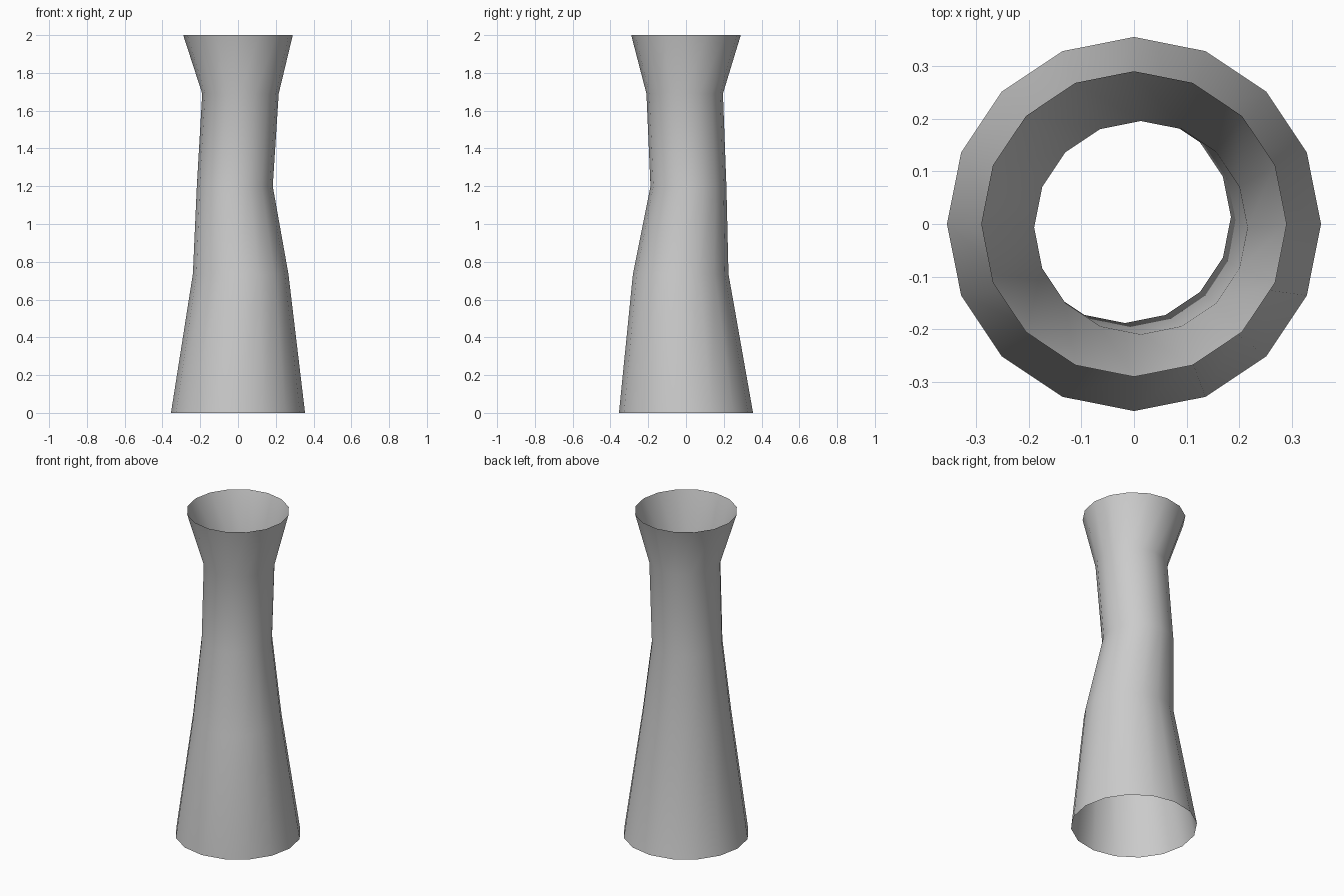
import bpy, bmesh
from math import sin, cos, tau

cube = bpy.data.objects.get("Cube")
if cube:
    bpy.data.objects.remove(cube, do_unlink=True)

SIDES = 16
# Rings up the tube: centre x, centre y, height, radius
RINGS = [
    (0, 0, 0, 0.355),
    (0.014, -0.028, 0.735, 0.253),
    (-0.017, 0.013, 1.2, 0.201),
    (0.013, -0.007, 1.69, 0.2025),
    (0, 0, 2, 0.29),
]

# One flat colour for the whole shell
grey = bpy.data.materials.new("light grey")
grey.use_nodes = True
colour = (0.6, 0.6, 0.6, 1)
grey.diffuse_color = colour
grey.node_tree.nodes["Principled BSDF"].inputs["Base Color"].default_value = colour

# Open, slightly crooked flared tube
bm = bmesh.new()
loops = [[bm.verts.new((x + r * cos(tau * i / SIDES), y + r * sin(tau * i / SIDES), z))
          for i in range(SIDES)] for x, y, z, r in RINGS]
for low, high in zip(loops, loops[1:]):
    for i in range(SIDES):
        j = (i + 1) % SIDES
        bm.faces.new((low[i], low[j], high[j], high[i]))
mesh = bpy.data.meshes.new("flared_tube")
bm.to_mesh(mesh)
bm.free()
mesh.materials.append(grey)

tube = bpy.data.objects.new("flared_tube", mesh)
bpy.context.collection.objects.link(tube)
bpy.context.view_layer.objects.active = tube
tube.select_set(True)
bpy.ops.object.shade_smooth()
